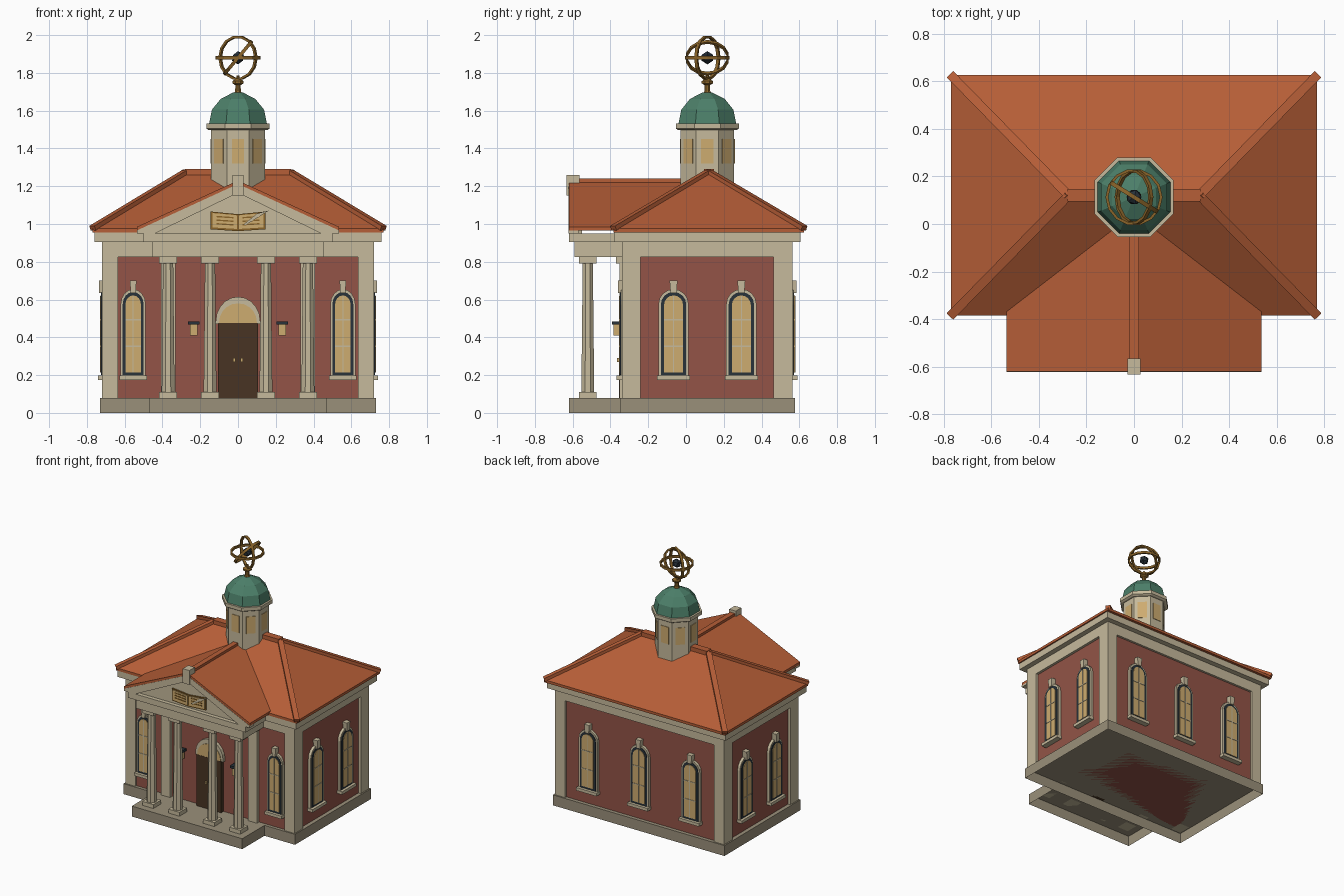
import bpy, bmesh, math
from mathutils import Vector, Matrix

if "Cube" in bpy.data.objects:
    bpy.data.objects.remove(bpy.data.objects["Cube"])

def mat(name, hexa):
    m = bpy.data.materials.new(name)
    lin = [((int(hexa[i:i + 2], 16) / 255 + 0.055) / 1.055) ** 2.4 for i in (0, 2, 4)]
    m.diffuse_color = (*lin, 1)
    m.use_nodes = True
    m.node_tree.nodes["Principled BSDF"].inputs["Base Color"].default_value = m.diffuse_color
    return m

CREAM = mat("cream_stone", "C6BA9C")
STONE = mat("base_stone", "9A907A")
BRICK = mat("red_brick", "935447")
ROOF = mat("clay_tile", "B65E37")
GLOW = mat("warm_glass", "CEAC70")
DARK = mat("dark_metal", "28323A")
WOOD = mat("dark_wood", "483423")
GOLD = mat("old_brass", "8A6429")
GREEN = mat("copper_green", "4C7F69")
CY = 0.113          # centre line of the main block

def finish(name, bm, m):
    bmesh.ops.recalc_face_normals(bm, faces=bm.faces)
    me = bpy.data.meshes.new(name)
    bm.to_mesh(me)
    bm.free()
    me.materials.append(m)
    ob = bpy.data.objects.new(name, me)
    bpy.context.collection.objects.link(ob)
    return ob

def box(name, x0, x1, y0, y1, z0, z1, m, open_bottom=False):
    bm = bmesh.new()
    bmesh.ops.create_cube(bm, size=1)
    for v in bm.verts:
        v.co = ((x0 + x1) / 2 + v.co.x * (x1 - x0), (y0 + y1) / 2 + v.co.y * (y1 - y0),
                (z0 + z1) / 2 + v.co.z * (z1 - z0))
    if open_bottom:
        low = [f for f in bm.faces if f.calc_center_median().z < z0 + 1e-4]
        bmesh.ops.delete(bm, geom=low, context='FACES_ONLY')
    return finish(name, bm, m)

def plate(name, pts, d0, d1, m, origin, angle):
    """Extrude a (u, z) outline outward from a wall facing the given angle."""
    a = math.radians(angle)
    n, u = Vector((math.cos(a), math.sin(a), 0)), Vector((-math.sin(a), math.cos(a), 0))
    o = Vector((origin[0], origin[1], 0))
    bm = bmesh.new()
    rings = [[bm.verts.new(o + u * p + n * d + Vector((0, 0, z))) for p, z in pts] for d in (d0, d1)]
    bm.faces.new(rings[0])
    bm.faces.new(rings[1])
    for i in range(len(pts)):
        j = (i + 1) % len(pts)
        bm.faces.new((rings[0][i], rings[0][j], rings[1][j], rings[1][i]))
    return finish(name, bm, m)

def rect(w, z0, z1, c=0):
    return [(c - w, z0), (c + w, z0), (c + w, z1), (c - w, z1)]

def arch(w, z0, spring, z1, n=8):
    return [(-w, z0), (w, z0)] + [(w * math.cos(math.pi * i / n), spring + (z1 - spring) * math.sin(math.pi * i / n))
                                  for i in range(n + 1) if spring > z0 or 0 < i < n]

def lathe(name, profile, x, y, m, n=8):
    """Polygonal turning; radii are measured to the flats."""
    bm = bmesh.new()
    k = 1 / math.cos(math.pi / n)
    rings = []
    for r, z in profile:
        rings.append([bm.verts.new((x + r * k * math.cos(math.tau * (i + .5) / n),
                                    y + r * k * math.sin(math.tau * (i + .5) / n), z)) for i in range(n)])
    for a, b in zip(rings, rings[1:]):
        for i in range(n):
            bm.faces.new((a[i], a[(i + 1) % n], b[(i + 1) % n], b[i]))
    bm.faces.new(rings[0])
    bm.faces.new(rings[-1])
    return finish(name, bm, m)

def bar(name, a, b, w, h, m):
    a, b = Vector(a), Vector(b)
    bm = bmesh.new()
    bmesh.ops.create_cube(bm, size=1)
    rot = (b - a).to_track_quat('Y', 'Z').to_matrix().to_4x4()
    bm.transform(Matrix.Translation((a + b) / 2) @ rot @ Matrix.Diagonal((w, (b - a).length, h, 1)))
    return finish(name, bm, m)

# Base slabs and main block
box("main_base", -.73, .73, -.35, .576, 0, .08, STONE, True)
box("porch_base", -.47, .47, -.62, -.35, 0, .08, STONE, True)
box("brick_walls", -.70, .70, -.325, .548, .08, .83, BRICK)
for sx in (-1, 1):
    for y0, y1 in ((-.34, -.24), (.464, .565)):
        x0, x1 = sorted((sx * .635, sx * .72))
        box("corner_pilaster", x0, x1, y0, y1, .08, .825, CREAM)
box("frieze", -.72, .72, -.34, .565, .825, .905, CREAM)
box("cornice", -.76, .76, -.38, .606, .905, .955, CREAM)

# Hipped main roof with ridge and hip caps
bm = bmesh.new()
ex, ey0, ey1, rx = .77, -.385, .626, .28
low, mid = [[bm.verts.new((x, y, z)) for x, y in ((-ex, ey0), (ex, ey0), (ex, ey1), (-ex, ey1))] for z in (.955, .975)]
r0, r1 = bm.verts.new((-rx, .12, 1.275)), bm.verts.new((rx, .12, 1.275))
bm.faces.new(low)
for i in range(4):
    bm.faces.new((low[i], low[(i + 1) % 4], mid[(i + 1) % 4], mid[i]))
for f in ((mid[0], mid[1], r1, r0), (mid[1], mid[2], r1), (mid[2], mid[3], r0, r1), (mid[3], mid[0], r0)):
    bm.faces.new(f)
finish("main_roof", bm, ROOF)
box("ridge_cap", -rx, rx, .094, .148, 1.255, 1.29, ROOF)
for sx in (-1, 1):
    for y in (ey0, ey1):
        bar("hip_cap", (sx * .77, y, .978), (sx * .275, .12, 1.276), .038, .026, ROOF)

# Porch: columns, wall pilasters, entablature
for x in (-.37, -.148, .148, .37):
    box("column_plinth", x - .047, x + .047, -.567, -.473, .08, .11, CREAM)
    lathe("column_shaft", [(.034, .11), (.027, .79)], x, -.52, CREAM)
    box("column_capital", x - .047, x + .047, -.567, -.473, .79, .825, CREAM)
for x in (-.37, .37):
    box("wall_pilaster", x - .038, x + .038, -.352, -.32, .08, .79, CREAM)
    box("wall_pilaster_capital", x - .045, x + .045, -.37, -.32, .79, .825, CREAM)
box("porch_frieze", -.455, .455, -.59, -.34, .825, .905, CREAM)
box("porch_cornice", -.50, .50, -.62, -.38, .905, .95, CREAM)

# Porch gable roof and pediment
gable = [(-.535, .965), (0, 1.21), (.535, .965), (.535, .985), (0, 1.23), (-.535, .985)]
plate("porch_roof", gable, -.06, .62, ROOF, (0, 0), -90)
box("porch_ridge_cap", -.02, .02, -.62, .05, 1.205, 1.24, ROOF)
rake = [(-.535, .95), (-.44, .95), (0, 1.165), (.44, .95), (.535, .95), (.535, .966), (0, 1.212), (-.535, .966)]
plate("raking_cornice", rake, .57, .622, CREAM, (0, 0), -90)
plate("pediment_panel", [(-.46, .95), (.46, .95), (0, 1.175)], .55, .59, CREAM, (0, 0), -90)
box("apex_block", -.028, .028, -.632, -.565, 1.15, 1.26, CREAM)

# Open book emblem with a quill
PED = (0, -.59)
for s in (-1, 1):
    plate("book_cover", [(0, .962), (s * .145, .972), (s * .145, 1.066), (0, 1.052)], 0, .008, GOLD, PED, -90)
    plate("book_page", [(s * .006, .974), (s * .136, .982), (s * .136, 1.058), (s * .006, 1.046)], .008, .014, GLOW, PED, -90)
    for k in range(3):
        z = .992 + k * .019
        plate("book_line", [(s * .025, z), (s * .115, z + .006), (s * .115, z + .013), (s * .025, z + .007)],
              .014, .017, GOLD, PED, -90)
plate("quill", [(.03, .998), (.04, .994), (.165, 1.072), (.1, 1.055)], .017, .022, CREAM, PED, -90)

# Arched windows
def window(origin, angle, k=1.0):
    def part(name, pts, d0, d1, m):
        plate(name, [(u * k, z) for u, z in pts], d0, d1, m, origin, angle)
    part("window_trim", arch(.08, .195, .575, .655), 0, .02, CREAM)
    part("window_frame", arch(.067, .2, .575, .64), .02, .024, DARK)
    part("window_glass", arch(.05, .215, .572, .622), .024, .028, GLOW)
    part("window_mullion", rect(.003, .215, .62), .028, .031, CREAM)
    for z in (.35, .49):
        part("window_bar", rect(.05, z, z + .006), .028, .031, CREAM)
    part("window_sill", rect(.087, .175, .198), 0, .042, CREAM)
    part("window_keystone", [(-.016, .635), (.016, .635), (.021, .7), (-.021, .7)], 0, .036, CREAM)

for x in (-.555, .555):
    window((x, -.325), -90, .83)
for y in (-.066, .293):
    window((.70, y), 0)
    window((-.70, y), 180)
for x in (-.436, 0, .436):
    window((x, .548), 90)

# Double door with fanlight
FR = (0, -.325)
plate("door_arch", arch(.118, .47, .485, .615, 10), 0, .025, CREAM, FR, -90)
plate("fanlight", arch(.1, .475, .48, .58, 10), .025, .029, GLOW, FR, -90)
for s in (-1, 1):
    plate("door_leaf", rect(.052, .08, .475, s * .053), 0, .03, WOOD, FR, -90)
    plate("door_handle", rect(.007, .27, .29, s * .02), .03, .04, GLOW, FR, -90)
    x = s * .235
    # Wall lanterns
    box("lantern_glass", x - .02, x + .02, -.383, -.345, .41, .467, GLOW)
    box("lantern_cap", x - .03, x + .03, -.392, -.336, .467, .485, DARK)
    box("lantern_bracket", x - .008, x + .008, -.35, -.32, .44, .475, DARK)

# Octagonal cupola with copper dome
lathe("cupola_drum", [(.142, 1.1), (.142, 1.5)], 0, CY, CREAM)
for i in range(8):
    plate("cupola_window", rect(.033, 1.32, 1.45), .14, .146, GLOW, (0, CY), i * 45)
lathe("cupola_cornice", [(.155, 1.497), (.167, 1.505), (.167, 1.532)], 0, CY, CREAM)
lathe("dome", [(.153, 1.53), (.138, 1.605), (.092, 1.662), (.028, 1.695)], 0, CY, GREEN)

# Armillary sphere finial
lathe("finial_stem", [(.024, 1.685), (.015, 1.705), (.014, 1.735), (.03, 1.745), (.03, 1.756), (.01, 1.77), (.008, 1.785)],
      0, CY, GOLD)
HUB = Vector((0, CY, 1.88))
def ring(name, radius, rot, w=.006, h=.009, n=14):
    bm = bmesh.new()
    loops = []
    for i in range(n):
        a = math.tau * i / n
        loops.append([bm.verts.new(HUB + rot @ Vector((r * math.cos(a), r * math.sin(a), z)))
                      for r, z in ((radius - w, -h), (radius + w, -h), (radius + w, h), (radius - w, h))])
    for i in range(n):
        p, q = loops[i], loops[(i + 1) % n]
        for j in range(4):
            bm.faces.new((p[j], p[(j + 1) % 4], q[(j + 1) % 4], q[j]))
    return finish(name, bm, GOLD)

R = lambda deg, ax: Matrix.Rotation(math.radians(deg), 3, ax)
ring("horizon_ring", .114, Matrix.Identity(3))
ring("meridian_ring", .112, R(-32, 'Z') @ R(90, 'X'))
ring("tilted_ring", .110, R(-50, 'Y'))
bm = bmesh.new()
bmesh.ops.create_icosphere(bm, subdivisions=1, radius=.035, matrix=Matrix.Translation(HUB))
finish("globe", bm, DARK)
